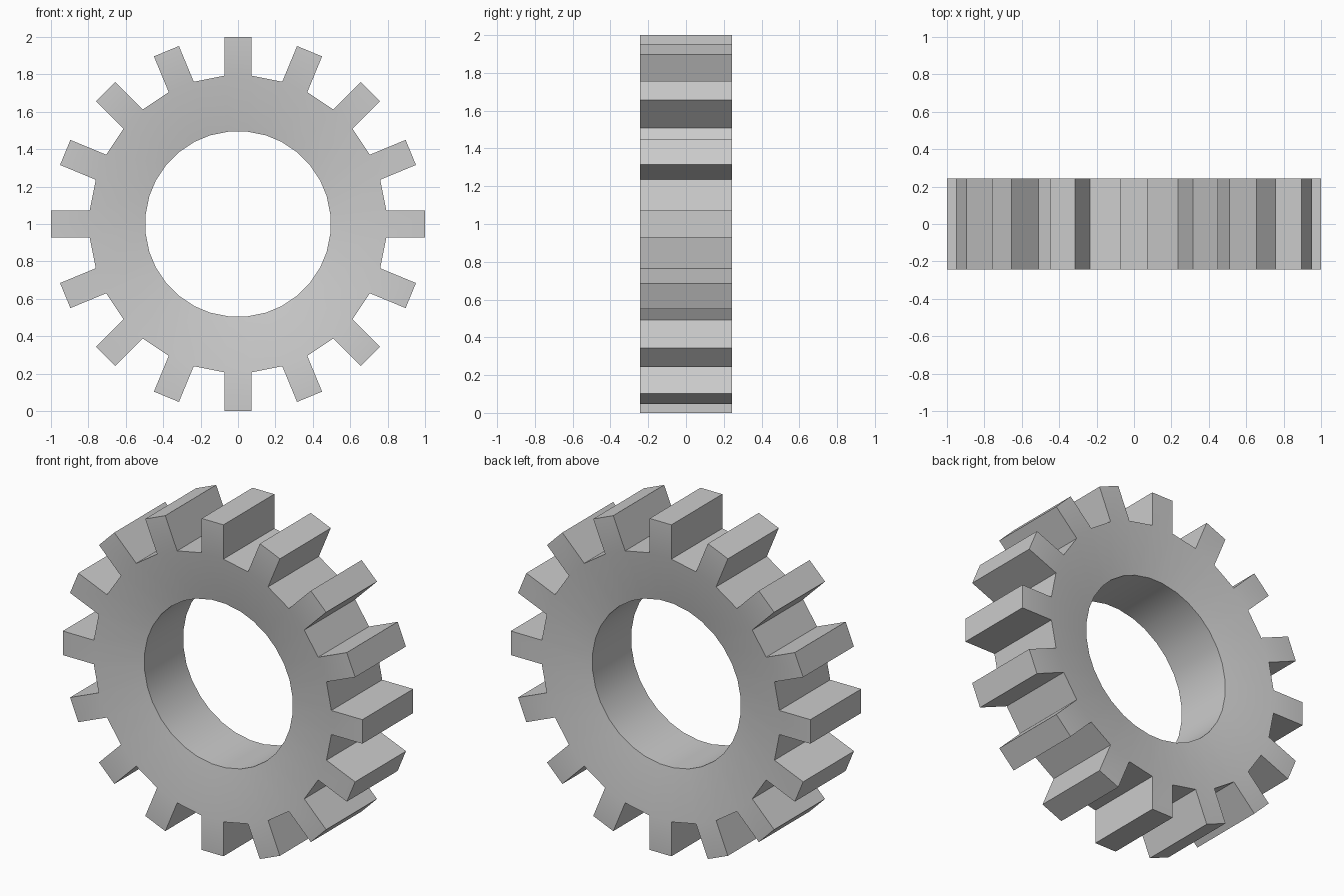
import bpy, bmesh, math

if "Cube" in bpy.data.objects:
    bpy.data.objects.remove(bpy.data.objects["Cube"])

TEETH = 16
HALF_W = 0.0725      # half tooth width
ROOT_Z = 0.793       # height of tooth base
BORE_R = 0.497
HALF_T = 0.2425      # half thickness at the teeth
DISH = 0.057         # recess of each face at the bore

root_r = math.hypot(HALF_W, ROOT_Z)
root_a = math.atan2(HALF_W, ROOT_Z)
bm = bmesh.new()


def ring_points(y_sign):
    """Per tooth: tips, roots and bore points, left then right."""
    out = []
    for i in range(TEETH):
        a = i * 2 * math.pi / TEETH
        tooth = {}
        for s in (-1, 1):
            for name, r, da, y in (
                    ("tip", math.hypot(HALF_W, 1), math.atan2(HALF_W, 1), HALF_T),
                    ("root", root_r, root_a, HALF_T),
                    ("bore", BORE_R, root_a, HALF_T - DISH)):
                ang = a + s * da
                tooth[name, s] = bm.verts.new(
                    (r * math.sin(ang), y_sign * y, 1 + r * math.cos(ang)))
        out.append(tooth)
    return out


front, back = ring_points(-1), ring_points(1)

for i in range(TEETH):
    j = (i + 1) % TEETH
    # tooth ends and dished ring faces
    for side in (front, back):
        t, n = side[i], side[j]
        bm.faces.new((t["tip", -1], t["tip", 1], t["root", 1], t["root", -1]))
        bm.faces.new((t["root", -1], t["root", 1], t["bore", 1], t["bore", -1]))
        bm.faces.new((t["root", 1], n["root", -1], n["bore", -1], t["bore", 1]))
    # outer rim and bore walls
    f, b, fn, bn = front[i], back[i], front[j], back[j]
    rim = [("root", -1), ("tip", -1), ("tip", 1), ("root", 1)]
    for p, q in list(zip(rim, rim[1:])) + [(("bore", -1), ("bore", 1))]:
        bm.faces.new((f[p], f[q], b[q], b[p]))
    for k in ("root", "bore"):
        bm.faces.new((f[k, 1], fn[k, -1], bn[k, -1], b[k, 1]))

bmesh.ops.recalc_face_normals(bm, faces=bm.faces[:])
mesh = bpy.data.meshes.new("gear_wheel")
bm.to_mesh(mesh)
bm.free()
gear = bpy.data.objects.new("gear_wheel", mesh)
bpy.context.collection.objects.link(gear)

# smooth bore and dished faces, sharp teeth
bpy.context.view_layer.objects.active = gear
gear.select_set(True)
bpy.ops.object.shade_smooth_by_angle(angle=math.radians(20))
